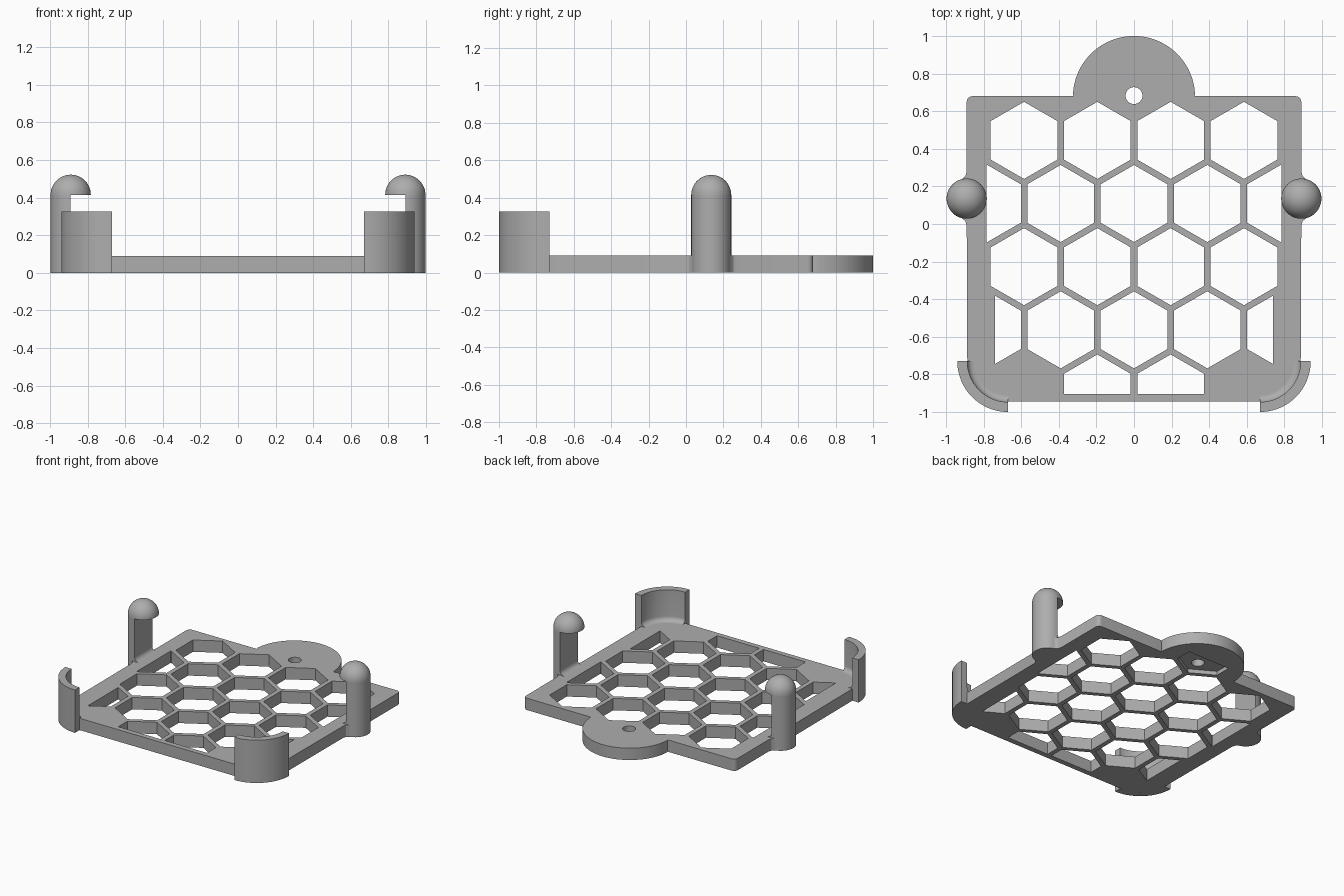
import bpy
import bmesh
from math import cos, sin, pi, radians, sqrt
from mathutils import Vector

cube = bpy.data.objects.get("Cube")
if cube:
    bpy.data.objects.remove(cube)

grey = bpy.data.materials.new("plain grey")
grey.use_nodes = True
grey.diffuse_color = (0.42, 0.42, 0.42, 1)
grey.node_tree.nodes["Principled BSDF"].inputs["Base Color"].default_value = (0.42, 0.42, 0.42, 1)

THICK = 0.09
HALF_W, FRONT, BACK = 0.89, -0.945, 0.675
POST_Y, POST_R, POST_H = 0.135, 0.107, 0.415
CORNER_X, CORNER_Y, CORNER_R = 0.67, -0.73, 0.217


def finish(name, bm, smooth=True):
    """Turn a bmesh into a named, coloured object."""
    bmesh.ops.remove_doubles(bm, verts=bm.verts, dist=1e-5)
    bmesh.ops.recalc_face_normals(bm, faces=bm.faces)
    mesh = bpy.data.meshes.new(name)
    bm.to_mesh(mesh)
    bm.free()
    mesh.materials.append(grey)
    obj = bpy.data.objects.new(name, mesh)
    bpy.context.collection.objects.link(obj)
    if smooth:
        shade(obj)
    return obj


def select_only(obj):
    bpy.ops.object.select_all(action="DESELECT")
    obj.select_set(True)
    bpy.context.view_layer.objects.active = obj


def shade(obj):
    select_only(obj)
    bpy.ops.object.shade_smooth_by_angle(angle=radians(30))


def arc(cx, cy, r, a0, a1, n):
    """Points on an arc, angles in degrees."""
    angles = [radians(a0 + (a1 - a0) * i / n) for i in range(n + 1)]
    return [(cx + r * cos(a), cy + r * sin(a)) for a in angles]


def add_prism(bm, points, z0, z1, clips=()):
    """Extrude an outline, first trimming it by (point, outward normal) lines."""
    part = bmesh.new()
    part.faces.new([part.verts.new((x, y, z0)) for x, y in points])
    for co, no in clips:
        geom = part.verts[:] + part.edges[:] + part.faces[:]
        bmesh.ops.bisect_plane(part, geom=geom, plane_co=co, plane_no=no, clear_outer=True)
    top = bmesh.ops.extrude_face_region(part, geom=part.faces[:])["geom"]
    for v in top:
        if isinstance(v, bmesh.types.BMVert):
            v.co.z = z1
    bmesh.ops.recalc_face_normals(part, faces=part.faces)
    temp = bpy.data.meshes.new("temp")
    part.to_mesh(temp)
    part.free()
    bm.from_mesh(temp)
    bpy.data.meshes.remove(temp)


def lathe(name, profile, cx, cy, a0, a1, steps, side):
    """Turn an (r, z) profile about a vertical axis; side mirrors it in x."""
    bm = bmesh.new()
    rings = []
    for i in range(steps + 1):
        a = radians(a0 + (a1 - a0) * i / steps)
        rings.append([bm.verts.new((side * (cx + r * cos(a)), cy + r * sin(a), z))
                      for r, z in profile])
    n = len(profile)
    for ra, rb in zip(rings, rings[1:]):
        for j in range(n):
            k = (j + 1) % n
            if profile[j][0] == 0 and profile[k][0] == 0:
                continue
            quad = [ra[j], ra[k], rb[k], rb[j]]
            if profile[j][0] == 0:
                quad.pop()
            elif profile[k][0] == 0:
                quad.pop(2)
            bm.faces.new(quad)
    if abs(a1 - a0) < 360:
        bm.faces.new(rings[0])
        bm.faces.new(rings[-1])
    return finish(name, bm)


def cut(target, bm):
    """Subtract a bmesh from an object."""
    cutter = finish("cutter", bm, smooth=False)
    cutter.hide_render = True
    mod = target.modifiers.new("cut", "BOOLEAN")
    mod.operation = "DIFFERENCE"
    mod.solver = "EXACT"
    mod.object = cutter
    select_only(target)
    bpy.ops.object.modifier_apply(modifier=mod.name)
    bpy.data.objects.remove(cutter)


# Base plate outline: rounded front corner, post flares, back corner, hanging tab
half = arc(CORNER_X, CORNER_Y, CORNER_R, -90, 0, 20)
half = [(min(x, HALF_W), max(y, FRONT)) for x, y in half]
flare = [(HALF_W, 0.145), (HALF_W + 0.007, 0.12),
         (HALF_W + 0.025, sqrt(POST_R ** 2 - 0.025 ** 2))]
half += [(x, POST_Y - d) for x, d in flare] + [(x, POST_Y + d) for x, d in flare[::-1]]
half += arc(HALF_W - 0.03, BACK - 0.03 + 0.005, 0.03, 0, 90, 6)
half += [(0.322, BACK + 0.005)]
half += arc(0, BACK, 0.325, 2, 88, 32)
outline = half + [(-x, y) for x, y in reversed(half)]
bm = bmesh.new()
add_prism(bm, outline, 0, THICK)
plate = finish("base_plate", bm, smooth=False)

# Honeycomb openings, trimmed at the solid border
HEX_R, PITCH, ROW, TOP_ROW = 0.205, 0.39, 0.336, 0.445
honeycomb = bmesh.new()
rows = [(0.5, 1.5, 0.8), (0, 1, 2, 0.785), (0.5, 1.5, 0.8), (0, 1, 2, 0.74), (0.5, 0.8)]
for i, (*columns, limit) in enumerate(rows):
    for x in sorted({s * c * PITCH for c in columns for s in (-1, 1)}):
        trims = [((limit, 0, 0), (1, 0, 0)), ((-limit, 0, 0), (-1, 0, 0)),
                 ((0, -0.905, 0), (0, -1, 0))]
        add_prism(honeycomb, arc(x, TOP_ROW - i * ROW, HEX_R, 30, 330, 5), -0.1, 0.3, trims)
cut(plate, honeycomb)

# Shallow pocket under the tab, and the screw hole through it
pocket = bmesh.new()
add_prism(pocket, arc(0, TOP_ROW + ROW, HEX_R, 30, 330, 5), -0.1, 0.03,
          [((0, 0.8, 0), (0, 1, 0))])
cut(plate, pocket)
hole = bmesh.new()
add_prism(hole, arc(0, 0.683, 0.045, 0, 350, 35), -0.1, 0.3)
cut(plate, hole)
shade(plate)

for side, word in ((1, "left"), (-1, "right")):
    # Half-round post with a domed catch on top
    lathe(word + "_post", [(0, 0), (POST_R, 0), (POST_R, POST_H), (0, POST_H)],
          HALF_W, POST_Y, -90, 90, 24, side)
    dome = [(0, POST_H)] + arc(0, POST_H, POST_R, 0, 90, 12)
    dome[-1] = (0, POST_H + POST_R)
    lathe(word + "_post_head", dome, HALF_W, POST_Y, 0, 360, 48, side)

    # Concave fillet at the foot of the post's flat face
    f = 0.035
    bm = bmesh.new()
    curve = [(HALF_W, THICK)] + arc(HALF_W - f, THICK + f, f, 0, -90, 6)
    ends = [[bm.verts.new((side * x, y, z)) for x, z in curve]
            for y in (POST_Y - POST_R, POST_Y + POST_R)]
    for k in range(len(curve)):
        m = (k + 1) % len(curve)
        bm.faces.new([ends[0][k], ends[0][m], ends[1][m], ends[1][k]])
    for end in ends:
        bm.faces.new(end)
    finish(word + "_post_fillet", bm)

    # Curved corner bumper with a filleted inner foot
    foot = arc(CORNER_R - f, THICK + f, f, 0, -90, 6)
    wall = [(0.27, 0), (0.27, 0.325), (CORNER_R, 0.325)] + foot + [(CORNER_R, THICK), (CORNER_R, 0)]
    lathe(word + "_corner_bumper", wall, CORNER_X, CORNER_Y, -90, 0, 24, side)
